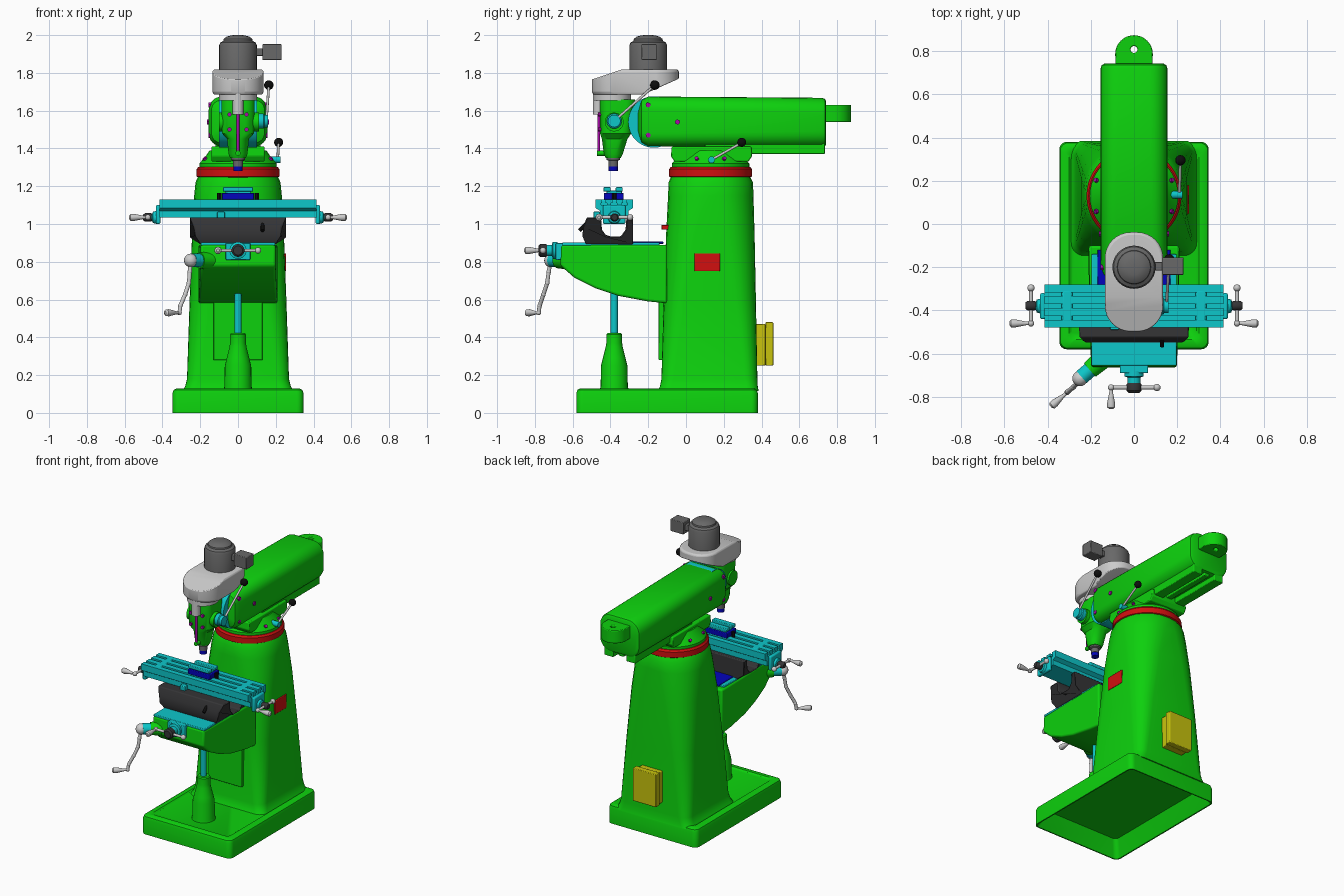
import bpy, bmesh, math
from mathutils import Vector as V

if "Cube" in bpy.data.objects:
    bpy.data.objects.remove(bpy.data.objects["Cube"])

def mat(name, r, g, b):
    m = bpy.data.materials.new(name)
    m.diffuse_color = (r, g, b, 1)
    m.use_nodes = True
    m.node_tree.nodes["Principled BSDF"].inputs["Base Color"].default_value = m.diffuse_color
    return m

GREEN, CYAN = mat("green", .004, .64, .004), mat("cyan", .004, .57, .59)
RED, YELLOW = mat("red", .64, .005, .005), mat("yellow", .58, .55, .004)
BLUE, MAGENTA = mat("blue", .001, .001, .5), mat("magenta", .4, .003, .4)
DARK, MID = mat("dark", .035, .035, .037), mat("mid_grey", .14, .14, .14)
LIGHT, BLACK = mat("light_grey", .55, .55, .55), mat("black", .004, .004, .004)

def make(name, bm, m, bevel=0, seg=2):
    bmesh.ops.recalc_face_normals(bm, faces=bm.faces)
    me = bpy.data.meshes.new(name)
    bm.to_mesh(me); bm.free()
    ob = bpy.data.objects.new(name, me)
    bpy.context.collection.objects.link(ob)
    me.materials.append(m)
    if bevel:
        b = ob.modifiers.new("bevel", 'BEVEL')
        b.width, b.segments, b.limit_method = bevel, seg, 'ANGLE'
    bpy.ops.object.select_all(action='DESELECT')
    ob.select_set(True)
    bpy.context.view_layer.objects.active = ob
    bpy.ops.object.shade_smooth_by_angle(angle=math.radians(35))
    return ob

def loft_bm(rings, closed=False):
    bm = bmesh.new()
    vs = [[bm.verts.new(p) for p in r] for r in rings]
    n = len(vs[0])
    for a, b in list(zip(vs, vs[1:])) + ([(vs[-1], vs[0])] if closed else []):
        for i in range(n):
            bm.faces.new((a[i], a[(i+1) % n], b[(i+1) % n], b[i]))
    if not closed:
        bm.faces.new(vs[0]); bm.faces.new(vs[-1])
    return bm

def loft(name, rings, m, closed=False, bevel=0, seg=2):
    return make(name, loft_bm(rings, closed), m, bevel, seg)

def rrect(hx, a, b, r, n=6):
    # rounded rectangle outline: x in +-hx, second coordinate a..b
    out = []
    for k, (cx, cy) in enumerate([(hx-r, b-r), (r-hx, b-r), (r-hx, a+r), (hx-r, a+r)]):
        for i in range(n+1):
            t = math.pi/2*(k + i/n)
            out.append((cx + r*math.cos(t), cy + r*math.sin(t)))
    return out

def stack(name, secs, m, bevel=0):
    # sections (z, half width, y0, y1, corner radius)
    return loft(name, [[(x, y, z) for x, y in rrect(h, a, b, r)] for z, h, a, b, r in secs], m, bevel=bevel)

def box(name, x0, x1, y0, y1, z0, z1, m, bevel=.004):
    q = [(x0, y0), (x1, y0), (x1, y1), (x0, y1)]
    return loft(name, [[(x, y, z) for x, y in q] for z in (z0, z1)], m, bevel=bevel)

def prism_x(name, prof, hx, m, bevel=0, seg=2):
    return loft(name, [[(x, y, z) for y, z in prof] for x in (-hx, hx)], m, bevel=bevel, seg=seg)

def lathe(name, p, d, prof, m, n=24):
    # revolve (radius, distance) pairs about direction d from p
    p, d = V(p), V(d).normalized()
    u = d.orthogonal().normalized(); w = d.cross(u)
    ts = [2*math.pi*i/n for i in range(n)]
    return loft(name, [[p + d*h + (u*math.cos(t) + w*math.sin(t))*max(r, .0005) for t in ts] for r, h in prof], m)

def rod(name, p, q, r, m, r2=None, n=24):
    d = V(q)-V(p)
    return lathe(name, p, d, [(r, 0), (r if r2 is None else r2, d.length)], m, n)

def ball(name, p, r, m):
    return lathe(name, p, (0, 0, 1), [(r*math.sin(i*math.pi/10), -r*math.cos(i*math.pi/10)) for i in range(11)], m, 16)

def grip(name, p, d, L):
    return lathe(name, p, d, [(.008, 0), (.008, L*.2), (.011, L*.35), (.019, L*.75), (.018, L*.92), (.008, L)], LIGHT, 16)

def crank(name, hub, axis, bar, hub_r):
    # two-armed handle: counterweight ball on one end, grip on the other
    hub, axis, bar = V(hub), V(axis), V(bar)
    lathe(name+"_hub", hub-axis*.025, axis, [(hub_r*.8, 0), (hub_r, .01), (hub_r, .04), (hub_r*.7, .05)], DARK)
    rod(name+"_bar", hub-bar, hub+bar, .009, LIGHT, n=12)
    ball(name+"_ball", hub-bar, .017, LIGHT)
    ball(name+"_elbow", hub+bar, .015, LIGHT)
    grip(name+"_grip", hub+bar, axis, .1)

# base: hollow underneath, shallow tray on top
stack("base", [(.11, .29, -.525, .325, .03), (0, .337, -.572, .372, .03), (0, .346, -.58, .38, .035),
               (.105, .346, -.58, .38, .035), (.122, .341, -.575, .375, .035), (.13, .325, -.56, .36, .035),
               (.13, .30, -.535, .34, .03), (.122, .29, -.525, .33, .03)], GREEN)
# column and knee ways
stack("column", [(.115, .295, -.15, .385, .06), (.14, .28, -.138, .38, .06), (.18, .27, -.13, .378, .065),
                 (.6, .256, -.118, .37, .11), (.95, .243, -.105, .363, .155), (1.15, .232, -.095, .357, .19),
                 (1.22, .225, -.092, .355, .205), (1.25, .212, -.08, .34, .2)], GREEN)
box("column_ways", -.13, .13, -.145, -.03, .28, .89, GREEN)
box("way_wiper", -.13, .13, -.13, -.08, .97, .995, RED)
box("name_plate", .2, .254, .045, .18, .75, .845, RED)
box("electrical_box", -.08, .08, .36, .42, .25, .47, YELLOW)
box("electrical_box_lid", -.09, .09, .42, .462, .25, .48, YELLOW)

# turret
C = .13
lathe("turret_ring", (0, C, 1.24), (0, 0, 1), [(.2, 0), (.22, .012), (.22, .05), (.21, .062)], RED, 48)
lathe("turret", (0, C, 1.29), (0, 0, 1), [(.205, 0), (.205, .03), (.17, .07), (.15, .1)], GREEN, 48)
prism_x("ram_saddle", [(-.06, 1.33), (-.08, 1.36), (-.075, 1.41), (.345, 1.41), (.35, 1.36), (.33, 1.33)], .14, GREEN, .006)
for i in range(8):
    t = math.pi/8 + i*math.pi/4
    c, s = math.cos(t), math.sin(t)
    rod("turret_bolt", (.17*c, C+.17*s, 1.33), (.195*c, C+.195*s, 1.35), .011, MAGENTA, n=6)
rod("ram_lock_hub", (.14, .135, 1.34), (.225, .135, 1.34), .018, CYAN)
rod("ram_lock_lever", (.21, .135, 1.34), (.215, .295, 1.43), .007, LIGHT, n=12)
ball("ram_lock_knob", (.215, .295, 1.432), .024, BLACK)

# ram with dovetail rails and lifting lug
loft("ram", [[(x, y, z) for x, z in rrect(h, a, b, r)] for y, h, a, b, r in
     [(-.255, .10, 1.48, 1.60, .03), (-.235, .14, 1.43, 1.655, .05), (-.2, .155, 1.41, 1.675, .07),
      (.72, .155, 1.405, 1.668, .085), (.735, .15, 1.41, 1.662, .08), (.742, .138, 1.422, 1.65, .075)]], GREEN)
for s in (-1, 1):
    box("ram_rail", s*.085-.035, s*.085+.035, .1, .735, 1.37, 1.43, GREEN)
box("ram_rail_center", -.02, .02, .1, .72, 1.385, 1.43, GREEN)
ts = [math.pi*i/16 for i in range(32)]
lug = [(.087*math.cos(t), .787 + (.087*math.sin(t) if t <= math.pi+.01 else -.08)) for t in ts]
hole = [(.016*math.cos(t), .808 + .016*math.sin(t)) for t in ts]
loft("lifting_lug", [[(x, y, z) for x, y in o] for o, z in
     ((hole, 1.54), (hole, 1.63), (lug, 1.63), (lug, 1.54))], GREEN, closed=True, bevel=.006)

# knuckle and its bolts
rod("knuckle", (-.1, -.17, 1.54), (.1, -.17, 1.54), .136, CYAN, n=48)
for s in (-1, 1):
    for y, z, x in ((-.2, 1.63, .148), (-.2, 1.47, .148), (-.045, 1.54, .155)):
        rod("knuckle_bolt", (s*.12, y, z), (s*(x+.008), y, z), .014, MAGENTA, n=6)

# milling head
stack("head", [(1.35, .042, -.425, -.345, .038), (1.37, .05, -.435, -.335, .045), (1.45, .058, -.445, -.31, .05),
               (1.48, .085, -.455, -.29, .05), (1.62, .088, -.455, -.27, .05), (1.66, .088, -.455, -.27, .05)], GREEN)
rod("head_neck", (0, -.39, 1.655), (0, -.39, 1.70), .1, LIGHT)
rod("head_boss", (-.1, -.38, 1.54), (.11, -.38, 1.54), .05, GREEN)
lathe("quill_feed_hub", (.1, -.38, 1.545), (1, 0, 0), [(.04, 0), (.04, .035), (.033, .04), (.033, .06)], CYAN)
rod("quill_feed_lever", (.15, -.38, 1.545), (.163, -.165, 1.735), .007, LIGHT, n=12)
ball("quill_feed_knob", (.163, -.165, 1.735), .025, BLACK)
rod("quill_stop_rod", (0, -.462, 1.37), (0, -.462, 1.6), .008, MAGENTA, n=12)
rod("stop_rod_bracket", (0, -.43, 1.375), (0, -.47, 1.375), .014, GREEN)
rod("speed_dial_housing", (0, -.465, 1.58), (0, -.465, 1.7), .028, LIGHT)
for x in (-.045, .045):
    for z in (1.5, 1.58):
        rod("head_bolt", (x, -.44, z), (x, -.465, z), .012, MAGENTA, n=6)
lathe("spindle", (0, -.385, 1.36), (0, 0, -1), [(.036, 0), (.036, .02), (.026, .025), (.026, .055)], MID)
rod("collet", (0, -.385, 1.31), (0, -.385, 1.28), .024, BLUE)

# belt housing, sloped by slicing
bm = loft_bm([[(x, y, z) for x, y in rrect(h, a, b, .12, 8)] for z, h, a, b in
              ((1.685, .128, -.49, -.045), (1.70, .135, -.498, -.038), (1.808, .135, -.498, -.038), (1.818, .128, -.49, -.046))])
for co, no in (((0, -.498, 1.765), (0, -.05, .15)), ((0, -.22, 1.688), (0, .08, -.18))):
    bmesh.ops.bisect_plane(bm, geom=bm.verts[:]+bm.edges[:]+bm.faces[:], plane_co=co, plane_no=no, clear_outer=True)
    bmesh.ops.holes_fill(bm, edges=[e for e in bm.edges if e.is_boundary])
make("belt_housing", bm, LIGHT, .004)
# motor
lathe("motor", (0, -.2, 0), (0, 0, 1), [(.1, 1.8), (.1, 1.945), (.094, 1.96), (.082, 1.967), (.078, 1.97),
                                      (.076, 1.98), (.06, 1.992), (.035, 1.999), (.01, 2.0)], MID, 32)
box("motor_conduit", .08, .15, -.215, -.175, 1.89, 1.93, MID)
box("motor_terminal_box", .13, .23, -.235, -.155, 1.868, 1.952, MID)

# knee, tapering to the front
knee = prism_x("knee", [(-.1, .58), (-.2, .59), (-.36, .62), (-.48, .66), (-.59, .715), (-.665, .78), (-.675, .89), (-.1, .89)], .21, GREEN, .012, 3)
for v in knee.data.vertices:
    v.co.x *= 1 + .15*min(0, v.co.y+.3)
    if v.co.y < -.67:
        v.co.y = -.66
box("knee_top_ways", -.197, .197, -.655, -.14, .885, .902, CYAN)
box("way_cover", -.17, .17, -.285, -.12, .895, .908, BLUE)
rod("elevating_screw", (0, -.38, .4), (0, -.38, .66), .019, CYAN)
lathe("screw_stand", (0, -.38, 0), (0, 0, 1), [(.078, .115), (.072, .14), (.07, .25), (.06, .29), (.045, .35), (.042, .37), (.042, .415), (.036, .422)], GREEN)

# cross feed
box("cross_feed_block", -.065, .065, -.69, -.64, .81, .9, CYAN)
lathe("cross_feed_collar", (0, -.68, .86), (0, -1, 0), [(.045, 0), (.045, .025), (.03, .03), (.03, .06)], CYAN)
crank("cross_feed", (0, -.757, .86), (0, -1, 0), (-.106, 0, 0), .034)
# knee elevating crank
D = V((-.755, -.655, 0))
P = V((-.25, -.715, .807))
rod("knee_crank_bracket", P-D*.17, P-D*.06, .05, GREEN, .042)
rod("knee_crank_collar", P-D*.06, P-D*.01, .036, CYAN)
ball("knee_crank_hub", P, .036, LIGHT)
path = [P, P+V((-.005, -.012, -.06)), P+V((-.01, -.02, -.12)), P+V((-.03, -.04, -.18)), P+V((-.055, -.06, -.24)), P+V((-.06, -.065, -.277))]
for a, b in zip(path, path[1:]):
    rod("knee_crank_arm", a, b, .011, LIGHT, n=12)
    ball("knee_crank_joint", b, .0125, LIGHT)
grip("knee_crank_grip", path[-1], D, .1)

# saddle
saddle = prism_x("saddle", [(-.53, .892), (-.548, .935), (-.545, .985), (-.525, 1.035), (-.45, 1.035), (-.445, .97), (-.42, .935),
                 (-.345, .935), (-.32, .97), (-.315, 1.035), (-.28, 1.035), (-.28, .935), (-.28, .892)], .255, DARK, .006)
for v in saddle.data.vertices:
    v.co.x *= .78 if v.co.z < .9 else (.9 if v.co.y < -.54 else 1)
rod("saddle_lock_lever", (.13, -.53, 1.0), (.13, -.565, .965), .01, BLACK, n=12)

# table with T slots
prof = [(-.455, 1.035), (-.455, 1.07), (-.48, 1.085), (-.48, 1.13)]
for y in (-.435, -.38, -.325):
    prof += [(y-.009, 1.13), (y-.009, 1.112), (y-.016, 1.112), (y-.016, 1.1), (y+.016, 1.1), (y+.016, 1.112), (y+.009, 1.112), (y+.009, 1.13)]
prof += [(-.28, 1.13), (-.28, 1.085), (-.305, 1.07), (-.305, 1.035)]
prism_x("table", prof, .415, CYAN)
box("table_stop", -.11, -.07, -.49, -.455, 1.02, 1.065, CYAN)
for s in (-1, 1):
    box("table_slot_end", s*.31-.025, s*.31+.025, -.455, -.305, 1.09, 1.131, CYAN, .01)
    box("table_end_bracket", *sorted((s*.41, s*.435)), -.44, -.32, 1.0, 1.1, CYAN, .008)
    lathe("table_bearing", (s*.43, -.38, 1.035), (s, 0, 0), [(.035, 0), (.03, .02), (.018, .025), (.018, .04)], CYAN)
    crank("table_crank", (s*.477, -.378, 1.035), (s, 0, 0), (0, -.082, 0), .022)

# vise
box("vise_base", -.085, .085, -.435, -.33, 1.13, 1.165, BLUE)
box("vise_body", -.07, .07, -.42, -.34, 1.16, 1.178, CYAN)
for y in (-.42, -.355):
    box("vise_jaw", -.08, .08, y-.017, y+.02, 1.172, 1.195, CYAN)
for s in (-1, 1):
    rod("vise_clamp_bolt", (s*.1, -.38, 1.125), (s*.1, -.38, 1.165), .012, BLACK, n=6)
